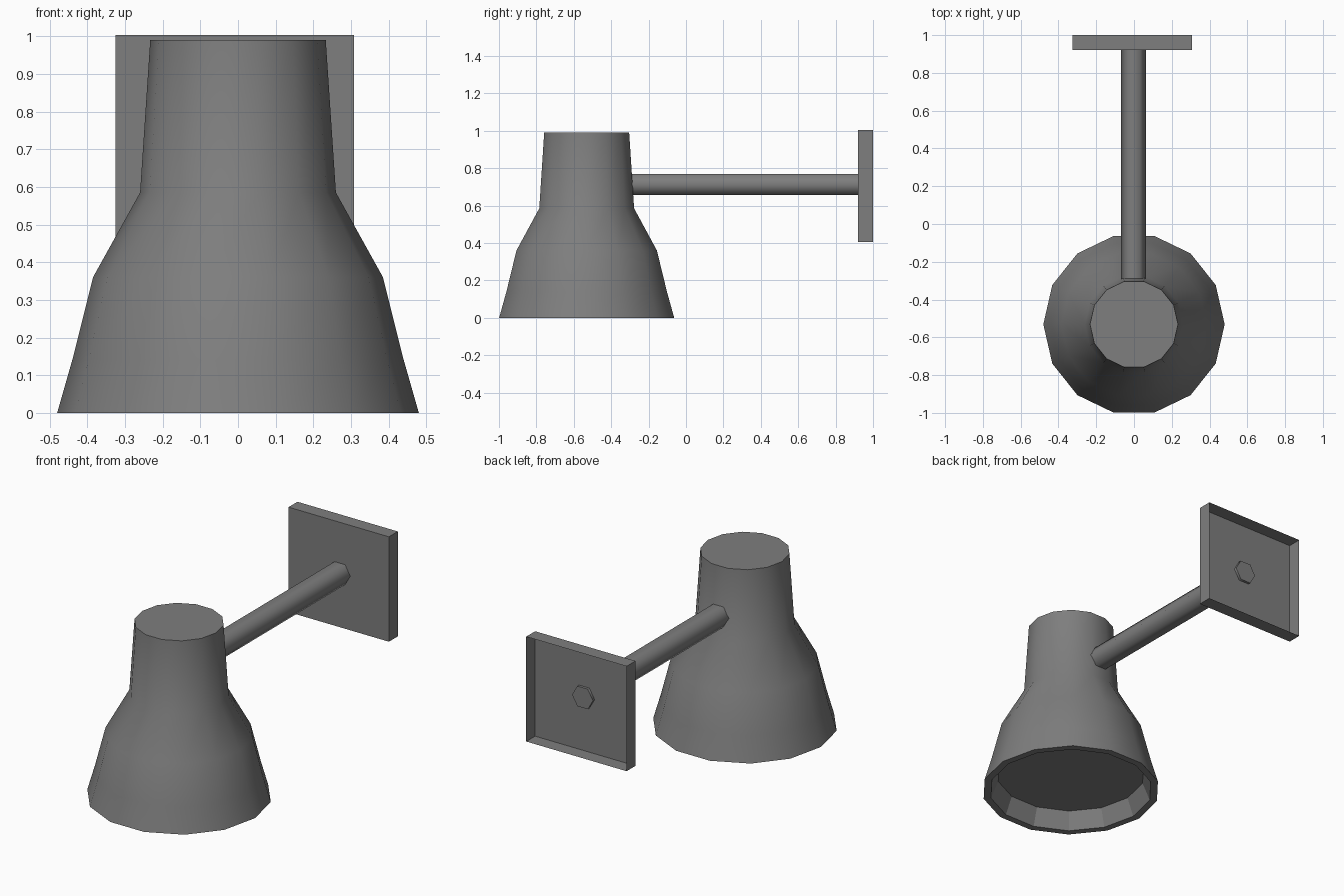
import bpy, bmesh
from math import cos, sin, pi

cube = bpy.data.objects.get("Cube")
if cube:
    bpy.data.objects.remove(cube, do_unlink=True)

grey = bpy.data.materials.new("Dull grey")
grey.use_nodes = True
GREY = (0.21, 0.21, 0.21, 1)
grey.diffuse_color = GREY
grey.node_tree.nodes["Principled BSDF"].inputs["Base Color"].default_value = GREY


def add_object(name, bm):
    mesh = bpy.data.meshes.new(name)
    bm.to_mesh(mesh)
    bm.free()
    mesh.materials.append(grey)
    obj = bpy.data.objects.new(name, mesh)
    bpy.context.collection.objects.link(obj)
    return obj


def lathe(name, profile, sides, place):
    """Closed solid from rings of (radius, height); place maps local points."""
    bm = bmesh.new()
    rings = []
    for r, h in profile:
        angles = [2 * pi * i / sides for i in range(sides)]
        rings.append([bm.verts.new(place(r * cos(a), r * sin(a), h)) for a in angles])
    for low, high in zip(rings, rings[1:]):
        for i in range(sides):
            j = (i + 1) % sides
            bm.faces.new((low[i], low[j], high[j], high[i]))
    bm.faces.new(rings[0])
    bm.faces.new(rings[-1])
    bmesh.ops.recalc_face_normals(bm, faces=bm.faces)
    return add_object(name, bm)


def smooth(obj, angle):
    bpy.ops.object.select_all(action="DESELECT")
    obj.select_set(True)
    bpy.context.view_layer.objects.active = obj
    bpy.ops.object.shade_smooth_by_angle(angle=angle)


# Lamp shade: recessed underside, rim, flared wall, flat top
SHADE_Y = -0.531
shade = lathe("lamp_shade",
              [(0.40, 0.10), (0.44, 0), (0.48, 0), (0.44, 0.14),
               (0.385, 0.36), (0.26, 0.585), (0.233, 0.99)],
              14, lambda x, y, h: (x, y + SHADE_Y, h))
smooth(shade, pi / 6)
# Facets inside the rim stay flat
for face in shade.data.polygons:
    c, n = face.center, face.normal
    if c.x * n.x + (c.y - SHADE_Y) * n.y < -0.01:
        face.use_smooth = False

# Hexagonal arm from the shade through the wall plate
arm = lathe("arm", [(0.066, -0.31), (0.066, 0.935)], 6,
            lambda x, y, h: (x - 0.002, h, y + 0.713))
smooth(arm, pi * 0.36)

# Wall plate: thin tray, open at the back
bm = bmesh.new()
bmesh.ops.create_cube(bm, size=1)
bmesh.ops.scale(bm, vec=(0.633, 0.08, 0.598), verts=bm.verts)
bmesh.ops.translate(bm, vec=(-0.009, 0.96, 0.704), verts=bm.verts)
back = [f for f in bm.faces if f.normal.y > 0.9]
bmesh.ops.delete(bm, geom=back, context="FACES_ONLY")
add_object("wall_plate", bm)
